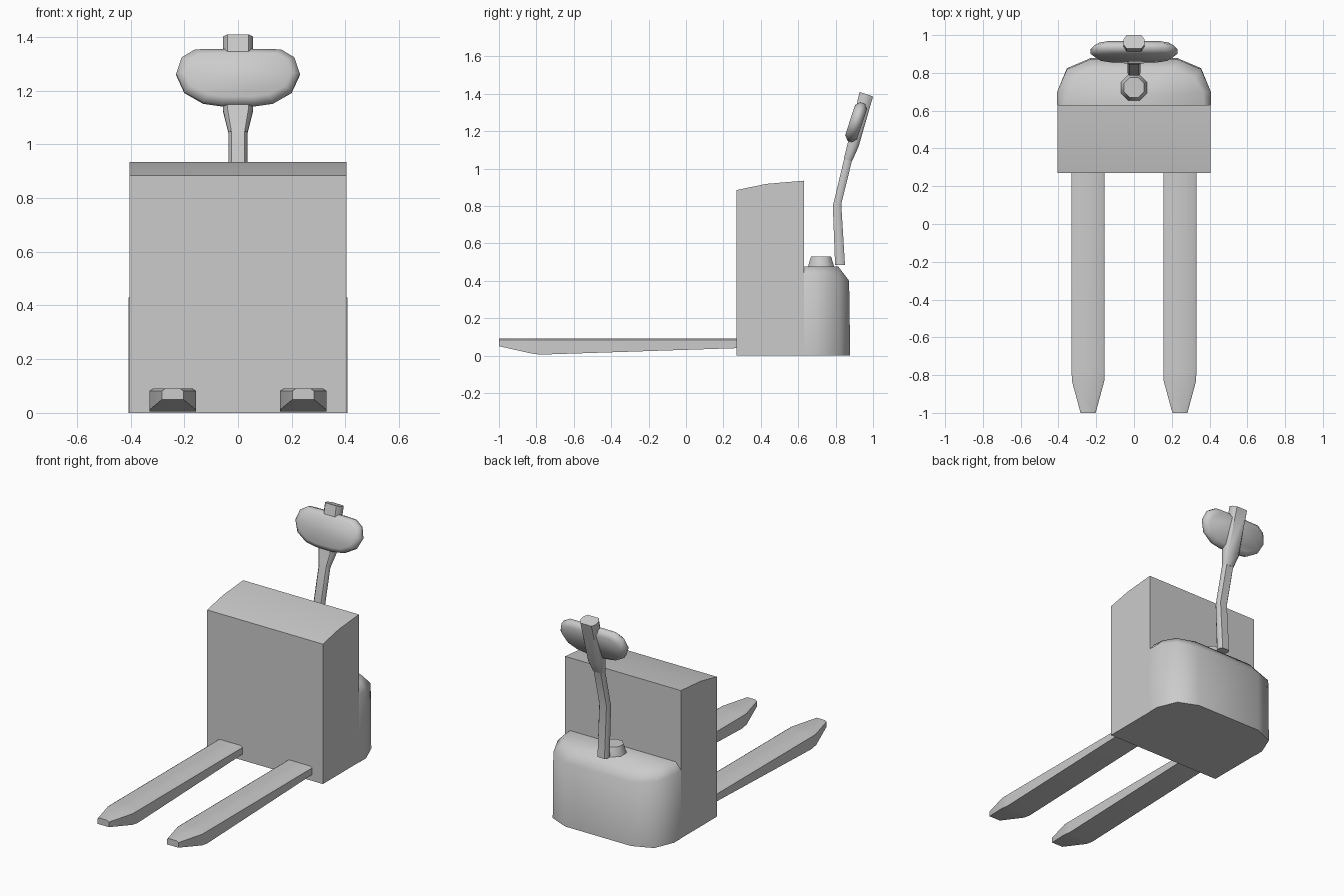
import bpy, bmesh, math

if "Cube" in bpy.data.objects:
    bpy.data.objects.remove(bpy.data.objects["Cube"])


def loft(name, rings, angle=40):
    """Skin a list of equal-length point rings and cap both ends."""
    bm = bmesh.new()
    loops = [[bm.verts.new(p) for p in r] for r in rings]
    n = len(loops[0])
    for a, b in zip(loops, loops[1:]):
        for i in range(n):
            j = (i + 1) % n
            bm.faces.new((a[i], a[j], b[j], b[i]))
    bm.faces.new(loops[0][::-1])
    bm.faces.new(loops[-1])
    bmesh.ops.recalc_face_normals(bm, faces=bm.faces[:])
    me = bpy.data.meshes.new(name)
    bm.to_mesh(me)
    bm.free()
    ob = bpy.data.objects.new(name, me)
    bpy.context.collection.objects.link(ob)
    bpy.ops.object.select_all(action='DESELECT')
    ob.select_set(True)
    bpy.context.view_layer.objects.active = ob
    bpy.ops.object.shade_smooth_by_angle(angle=math.radians(angle))
    return ob


def mirrored(half):
    """Complete a right-hand outline with its left-hand copy."""
    return half + [(-p[0],) + tuple(p[1:]) for p in reversed(half)]


# Battery box with a top sloping down to the front
side = [(0.27, 0), (0.63, 0), (0.63, 0.935), (0.43, 0.918), (0.27, 0.885)]
loft("battery_box", [[(x, y, z) for y, z in side] for x in (-0.405, 0.405)])

# Motor housing behind it, with rounded plan and chamfered top
base = [(0.407, 0.63), (0.407, 0.70), (0.355, 0.825), (0.23, 0.878)]
heights = (0.43, 0.43, 0.415, 0.40)
top = [(0.37, 0.63), (0.365, 0.70), (0.32, 0.775), (0.21, 0.815)]
loft("motor_housing", [
    mirrored([(x, y, 0) for x, y in base]),
    mirrored([(x, y - (0.006 if y > 0.8 else 0), h) for (x, y), h in zip(base, heights)]),
    mirrored([(x, y, 0.475) for x, y in top]),
], 65)

# Cap on the housing
loft("steering_cap", [
    [(r * math.cos(a), 0.722 + r * math.sin(a), z)
     for a in (math.radians(22.5 + 45 * i) for i in range(8))]
    for r, z in ((0.076, 0.47), (0.073, 0.485), (0.058, 0.53))], 50)


# Tiller: stations of half width, front point and back point (y, z)
def section(w, f, b):
    c = 0.3
    mix = lambda t: (f[0] + (b[0] - f[0]) * t, f[1] + (b[1] - f[1]) * t)
    half = [(w * (1 - c), *f), (w, *mix(c)), (w, *mix(1 - c)), (w * (1 - c), *b)]
    return mirrored(half)


loft("tiller_stem", [section(*s) for s in (
    (0.035, (0.797, 0.485), (0.85, 0.485)),
    (0.035, (0.785, 0.80), (0.83, 0.81)),
    (0.035, (0.845, 1.05), (0.887, 1.04)))], 50)
loft("tiller_head", [section(*s) for s in (
    (0.036, (0.843, 1.05), (0.888, 1.04)),
    (0.055, (0.863, 1.13), (0.922, 1.115)),
    (0.055, (0.928, 1.41), (1.0, 1.385)))], 50)

# Grip: flat rounded paddle leaning with the head
outline = mirrored([(0.06, 1.352), (0.16, 1.35), (0.21, 1.32), (0.23, 1.26),
                    (0.20, 1.195), (0.13, 1.155), (0.06, 1.145)][::-1])


def paddle(scale_x, scale_z, off):
    return [(x * scale_x, 0.91 + 0.33 * (z - 1.25) * scale_z + off,
             1.25 + (z - 1.25) * scale_z - off * 0.33) for x, z in outline]


loft("tiller_grip", [paddle(0.88, 0.78, -0.032), paddle(1, 1, -0.012),
                     paddle(1, 1, 0.012), paddle(0.88, 0.78, 0.032)], 60)

# Forks with tapered tips
for name, cx in (("left_fork", -0.243), ("right_fork", 0.243)):
    rings = []
    for y, w, low in ((-1.0, 0.04, 0.05), (-0.83, 0.086, 0.012),
                      (-0.78, 0.087, 0.005), (0.28, 0.087, 0.04)):
        rings.append([(cx - w, y, low), (cx + w, y, low),
                      (cx + w, y, 0.082), (cx + w - 0.012, y, 0.09),
                      (cx - w + 0.012, y, 0.09), (cx - w, y, 0.082)])
    loft(name, rings, 50)
